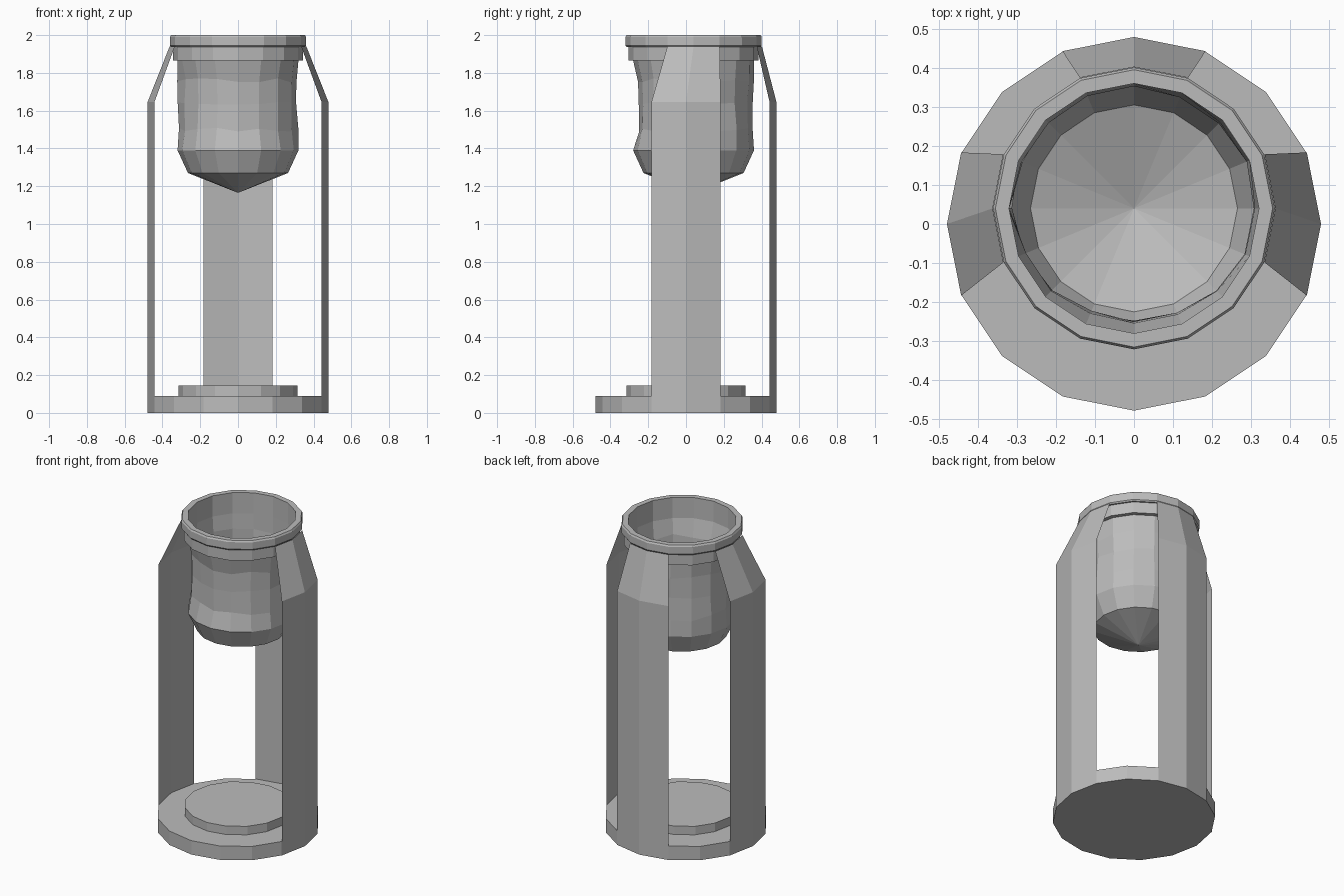
import bpy
import math
import random
from mathutils import Vector

random.seed(4)
SIDES = 16
BIN_Y = 0.04  # the bin hangs slightly behind the base centre

if "Cube" in bpy.data.objects:
    bpy.data.objects.remove(bpy.data.objects["Cube"])

grey = bpy.data.materials.new("plain grey")
grey.use_nodes = True
colour = (0.5, 0.5, 0.5, 1)
grey.diffuse_color = colour
grey.node_tree.nodes["Principled BSDF"].inputs["Base Color"].default_value = colour


def add_mesh(name, verts, faces):
    mesh = bpy.data.meshes.new(name)
    mesh.from_pydata(verts, [], faces)
    mesh.materials.append(grey)
    obj = bpy.data.objects.new(name, mesh)
    bpy.context.collection.objects.link(obj)
    return obj


def around(radius, step, z, y=0):
    a = math.tau * step / SIDES
    return Vector((radius * math.cos(a), y + radius * math.sin(a), z))


def bridge(rings, closed):
    """Quads joining successive rings of SIDES points."""
    pairs = [(r, (r + 1) % rings) for r in range(rings if closed else rings - 1)]
    return [(a * SIDES + i, a * SIDES + (i + 1) % SIDES,
             b * SIDES + (i + 1) % SIDES, b * SIDES + i)
            for a, b in pairs for i in range(SIDES)]


def disc(name, radius, bottom, top):
    verts = [around(radius, i, z) for z in (bottom, top) for i in range(SIDES)]
    caps = [tuple(reversed(range(SIDES))), tuple(range(SIDES, 2 * SIDES))]
    return add_mesh(name, verts, bridge(2, False) + caps)


def hoop(name, profile):
    verts = [around(r, i, z, BIN_Y) for r, z in profile for i in range(SIDES)]
    return add_mesh(name, verts, bridge(len(profile), True))


# Base plate and raised disc
disc("base_plate", 0.478, 0, 0.09)
disc("base_disc", 0.315, 0.09, 0.145)

# Two-step rim
hoop("rim_band", [(0.32, 1.865), (0.345, 1.865), (0.345, 1.937), (0.32, 1.937)])
hoop("rim_lip", [(0.32, 1.937), (0.355, 1.937), (0.361, 1.945),
                 (0.361, 1.99), (0.355, 2.0), (0.32, 2.0)])

# Thin folded supports on the left, back and right
for name, middle in (("left_support", 0), ("back_support", 4), ("right_support", 8)):
    verts = []
    for radius, z, y in ((0.479, 0, 0), (0.479, 1.645, 0), (0.362, 1.94, BIN_Y)):
        verts += [around(radius, middle + k, z, y) for k in (-1, 0, 1)]
    faces = [(r + k, r + k + 1, r + k + 4, r + k + 3) for r in (0, 3) for k in (0, 1)]
    add_mesh(name, verts, faces)

# Crumpled container with a pointed bottom
rows = [(1.165, 0), (1.27, 0.265), (1.39, 0.32), (1.5, 0.32),
        (1.64, 0.316), (1.76, 0.318), (1.866, 0.32)]
verts = []
for z, radius in rows[1:]:
    soft = 1.45 < z < 1.8
    for i in range(SIDES):
        front = max(0, -math.sin(math.tau * i / SIDES))
        dent = 0.024 * front + random.uniform(-0.004, 0.01) if soft else 0
        shift = random.uniform(-0.012, 0.012) if soft else 0
        verts.append(around(radius - dent, i, z + shift, BIN_Y))
faces = bridge(len(rows) - 1, False)
apex = len(verts)
verts.append(Vector((0, BIN_Y, rows[0][0])))
faces += [((i + 1) % SIDES, i, apex) for i in range(SIDES)]
add_mesh("container", verts, faces)
